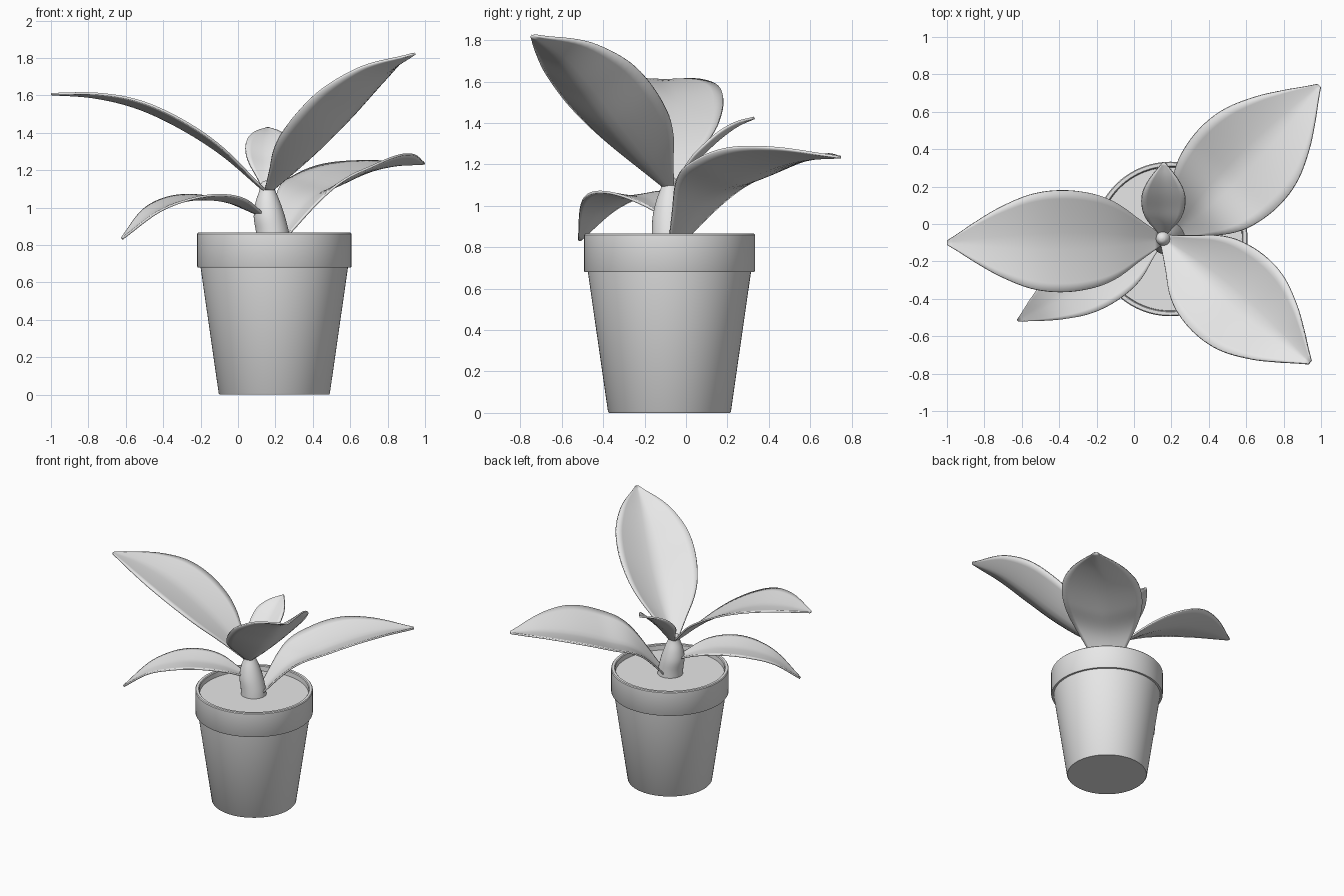
import bpy, bmesh, math
from mathutils import Vector

cube = bpy.data.objects.get("Cube")
if cube:
    bpy.data.objects.remove(cube, do_unlink=True)

# Single matte clay colour
clay = bpy.data.materials.new("pale_grey")
clay.use_nodes = True
clay.diffuse_color = (0.8, 0.8, 0.8, 1)
clay.node_tree.nodes["Principled BSDF"].inputs["Base Color"].default_value = (0.8, 0.8, 0.8, 1)

POT = (0.194, -0.08)


def finish(name, bm, angle=35):
    bmesh.ops.recalc_face_normals(bm, faces=bm.faces)
    mesh = bpy.data.meshes.new(name)
    bm.to_mesh(mesh)
    bm.free()
    mesh.materials.append(clay)
    obj = bpy.data.objects.new(name, mesh)
    bpy.context.collection.objects.link(obj)
    bpy.ops.object.select_all(action='DESELECT')
    obj.select_set(True)
    bpy.context.view_layer.objects.active = obj
    bpy.ops.object.shade_smooth_by_angle(angle=math.radians(angle))
    return obj


def spline(points, t):
    """Catmull-Rom curve through evenly spaced points."""
    pts = [Vector(p) for p in points]
    pts = [2 * pts[0] - pts[1]] + pts + [2 * pts[-1] - pts[-2]]
    n = len(pts) - 3
    i = min(int(t * n), n - 1)
    f = t * n - i
    a, b, c, d = pts[i:i + 4]
    return 0.5 * (2 * b + (c - a) * f + (2 * a - 5 * b + 4 * c - d) * f * f
                  + (3 * b - a - 3 * c + d) * f ** 3)


def tube(name, rings, sides=64):
    """Skin circular rings (x, y, z, radius), capping both ends."""
    bm = bmesh.new()
    loops = []
    for x, y, z, r in rings:
        loops.append([bm.verts.new((x + r * math.cos(a), y + r * math.sin(a), z))
                      for a in (2 * math.pi * k / sides for k in range(sides))])
    for lo, hi in zip(loops, loops[1:]):
        for k in range(sides):
            j = (k + 1) % sides
            bm.faces.new((lo[k], lo[j], hi[j], hi[k]))
    bm.faces.new(loops[0][::-1])
    bm.faces.new(loops[-1])
    return finish(name, bm)


def outline(t):
    """Relative half width of a leaf along its midrib."""
    shape = [(0, .12), (.1, .42), (.2, .73), (.3, .91), (.45, 1), (.6, .93),
             (.75, .68), (.87, .39), (.95, .17), (1, .04)]
    # smooth interpolation with slopes estimated from neighbours
    for i in range(len(shape) - 1):
        (t0, w0), (t1, w1) = shape[i], shape[i + 1]
        if t <= t1:
            before, after = shape[max(i - 1, 0)], shape[min(i + 2, len(shape) - 1)]
            h = t1 - t0
            m0 = (w1 - before[1]) / (t1 - before[0]) * h
            m1 = (after[1] - w0) / (after[0] - t0) * h
            f = (t - t0) / h
            return ((2 * f**3 - 3 * f**2 + 1) * w0 + (f**3 - 2 * f**2 + f) * m0
                    + (3 * f**2 - 2 * f**3) * w1 + (f**3 - f**2) * m1)
    return shape[-1][1]


def leaf(name, base, tip, heights, width, cup, roll=0, rows=36, half=6):
    """Leaf blade over a straight ground line, arched by evenly spaced heights.
    Cup folds both edges up; roll lifts the left edge and drops the right."""
    base, tip = Vector(base), Vector(tip)
    along = (tip - base).normalized()
    side = Vector((-along.y, along.x))
    arch = [(0, 0, h) for h in heights]
    bm = bmesh.new()
    grid = []
    for i in range(rows + 1):
        t = i / rows
        w = outline(t)
        fold = cup * (1.1 - .5 * t * t)   # folds less towards the tip
        row = []
        for k in range(-half, half + 1):
            u = k / half
            p = base.lerp(tip, t) + side * (u * w * width)
            z = spline(arch, t).z + w * (fold * abs(u) ** 1.35 + roll * u)
            row.append(bm.verts.new((p.x, p.y, z)))
        grid.append(row)
    for a, b in zip(grid, grid[1:]):
        for k in range(2 * half):
            bm.faces.new((a[k], a[k + 1], b[k + 1], b[k]))
    obj = finish(name, bm, 50)
    solid = obj.modifiers.new("thickness", 'SOLIDIFY')
    solid.thickness = 0.012
    solid.offset = 0
    return obj


# Pot with a collar and an open mouth
pot_profile = [(.292, 0), (.297, .006), (.394, .68), (.409, .68), (.413, .686),
               (.413, .86), (.408, .866), (.39, .866), (.385, .86), (.38, .76)]
tube("pot", [(*POT, z, r) for r, z in pot_profile], 96)

# Soil surface
tube("soil", [(*POT, .78, .381), (*POT, .825, .384)], 96)

# Bulbous leaning stem
stem = [(.191, .8, .09), (.184, .87, .088), (.168, .95, .084), (.16, 1.025, .067),
        (.157, 1.085, .045), (.153, 1.12, .034), (.15, 1.138, .02), (.15, 1.144, .004)]
rings = [spline([(x, z, r) for x, z, r in stem], i / 28) for i in range(29)]
tube("stem", [(x, -.077, z, max(r, .003)) for x, z, r in rings], 40)

# Leaves
leaf("right_long_leaf", (.14, -.085), (-1, -.1),
     (1.09, 1.285, 1.43, 1.535, 1.59, 1.607), .272, .045)
leaf("front_tall_leaf", (.165, -.085), (.94, -.74),
     (1.08, 1.215, 1.37, 1.55, 1.715, 1.82), .278, .14, .03)
leaf("back_wide_leaf", (.205, -.06), (.99, .74),
     (.80, 1.025, 1.115, 1.185, 1.225, 1.235), .295, .085, -.025)
leaf("right_low_leaf", (.14, -.085), (-.62, -.515),
     (.95, 1.02, 1.045, 1.03, .97, .835), .17, .022)
leaf("back_small_leaf", (.155, -.06), (.16, .33),
     (1.08, 1.19, 1.265, 1.335, 1.39, 1.425), .117, .035, 0, 24, 4)
